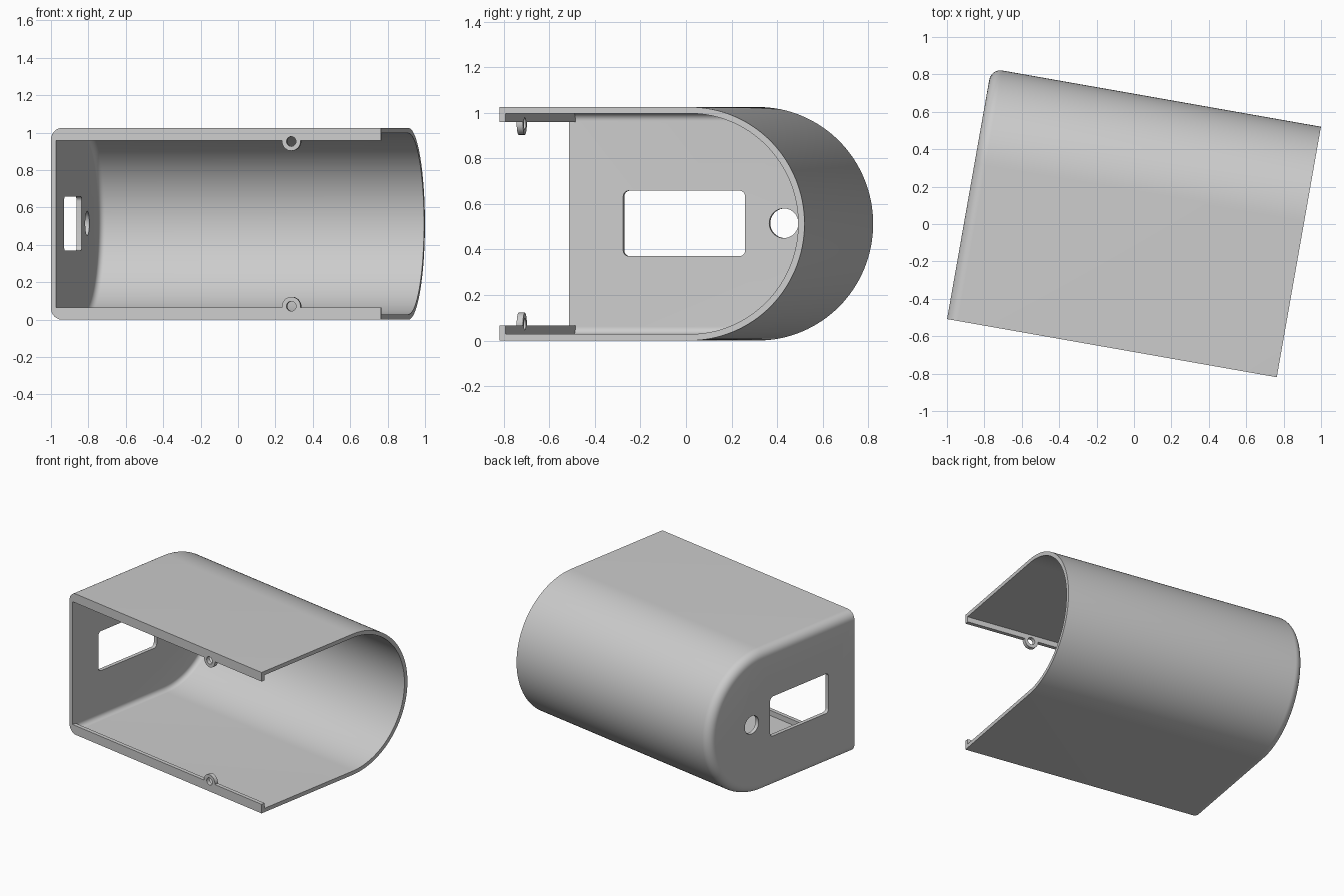
import bpy, bmesh, math
from math import sin, cos, pi

cube = bpy.data.objects.get("Cube")
if cube:
    bpy.data.objects.remove(cube)

L, D, H = 1.79, 1.36, 1.025     # length, depth, height
T = 0.028                       # wall thickness
R = H / 2
U0, U1, FRONT = -L / 2, L / 2, -D / 2

grey = bpy.data.materials.new("light grey plastic")
grey.use_nodes = True
grey.diffuse_color = (0.6, 0.6, 0.6, 1)
grey.node_tree.nodes["Principled BSDF"].inputs["Base Color"].default_value = (0.6, 0.6, 0.6, 1)


def loft(name, rings):
    """Capped solid through matching rings of points."""
    bm = bmesh.new()
    vs = [[bm.verts.new(p) for p in ring] for ring in rings]
    n = len(vs[0])
    for a, b in zip(vs, vs[1:]):
        for i in range(n):
            j = (i + 1) % n
            bm.faces.new((a[i], a[j], b[j], b[i]))
    bm.faces.new(vs[0])
    bm.faces.new(vs[-1])
    bmesh.ops.recalc_face_normals(bm, faces=bm.faces)
    me = bpy.data.meshes.new(name)
    bm.to_mesh(me)
    bm.free()
    me.materials.append(grey)
    ob = bpy.data.objects.new(name, me)
    bpy.context.collection.objects.link(ob)
    return ob


def u_ring(u, inset, front):
    """U-shaped cross-section: straight sides and a half-round back."""
    r, n = R - inset, 64
    arc = [(u, D / 2 - R + r * cos(a), R + r * sin(a))
           for a in (-pi / 2 + pi * i / n for i in range(n + 1))]
    return [(u, front, R - r)] + arc + [(u, front, R + r)]


def u_solid(name, start, end, inset, fillet, front):
    """U-shaped body with a rounded edge around its closed end."""
    rings = []
    for i in range(11):
        a = pi / 2 * i / 10
        rings.append(u_ring(start + fillet * (1 - sin(a)), inset + fillet * (1 - cos(a)), front))
    return loft(name, [u_ring(end, inset, front)] + rings)


def circle(c0, c1, r, n=40):
    return [(c0 + r * cos(2 * pi * i / n), c1 + r * sin(2 * pi * i / n)) for i in range(n)]


def rounded_rect(a0, a1, b0, b1, r, n=6):
    pts = []
    for k, (a, b) in enumerate([(a1 - r, b1 - r), (a0 + r, b1 - r), (a0 + r, b0 + r), (a1 - r, b0 + r)]):
        for i in range(n + 1):
            t = pi / 2 * (k + i / n)
            pts.append((a + r * cos(t), b + r * sin(t)))
    return pts


def along_x(name, outline, x0, x1):
    return loft(name, [[(x, a, b) for a, b in outline] for x in (x0, x1)])


def along_y(name, outline, y0, y1):
    return loft(name, [[(a, y, b) for a, b in outline] for y in (y0, y1)])


# Outer housing
shell = u_solid("housing", U0, U1, 0, 0.06, FRONT)


def combine(tool, operation):
    mod = shell.modifiers.new(tool.name, 'BOOLEAN')
    mod.operation, mod.object, mod.solver = operation, tool, 'EXACT'
    bpy.context.view_layer.objects.active = shell
    bpy.ops.object.modifier_apply(modifier=mod.name)
    bpy.data.objects.remove(tool)


# Hollow interior, open at the front and one end
combine(u_solid("cavity", U0 + T, U1 + 0.1, T, 0.06 - T, FRONT - 0.1), 'DIFFERENCE')

# Front lips with screw bosses, top and bottom
BOSS_X, BOSS_Z, LIP = 0.409, 0.072, 0.066
for side in (-1, 1):
    def z(h):
        return h if side < 0 else H - h
    lip = [(U0 + T - 0.005, z(0.014)), (U1, z(0.014)), (U1, z(LIP)), (U0 + T - 0.005, z(LIP))]
    combine(along_y("lip", lip, FRONT, FRONT + T), 'UNION')
    combine(along_y("boss", circle(BOSS_X, z(BOSS_Z), 0.05), FRONT, FRONT + T), 'UNION')
    combine(along_y("screw_hole", circle(BOSS_X, z(BOSS_Z), 0.026), FRONT - 0.1, FRONT + 0.1), 'DIFFERENCE')

# Openings in the closed end
combine(along_x("window", rounded_rect(-0.439, 0.105, 0.37, 0.658, 0.026), U0 - 0.1, U0 + 0.1), 'DIFFERENCE')
combine(along_x("cable_hole", circle(0.277, 0.515, 0.065), U0 - 0.1, U0 + 0.1), 'DIFFERENCE')

# Smooth shading with crisp edges, then the final pose
bpy.ops.object.select_all(action='DESELECT')
shell.select_set(True)
bpy.context.view_layer.objects.active = shell
bpy.ops.object.shade_smooth_by_angle(angle=math.radians(30))
shell.rotation_euler.z = math.radians(-10)
shell.location.y = 0.006
